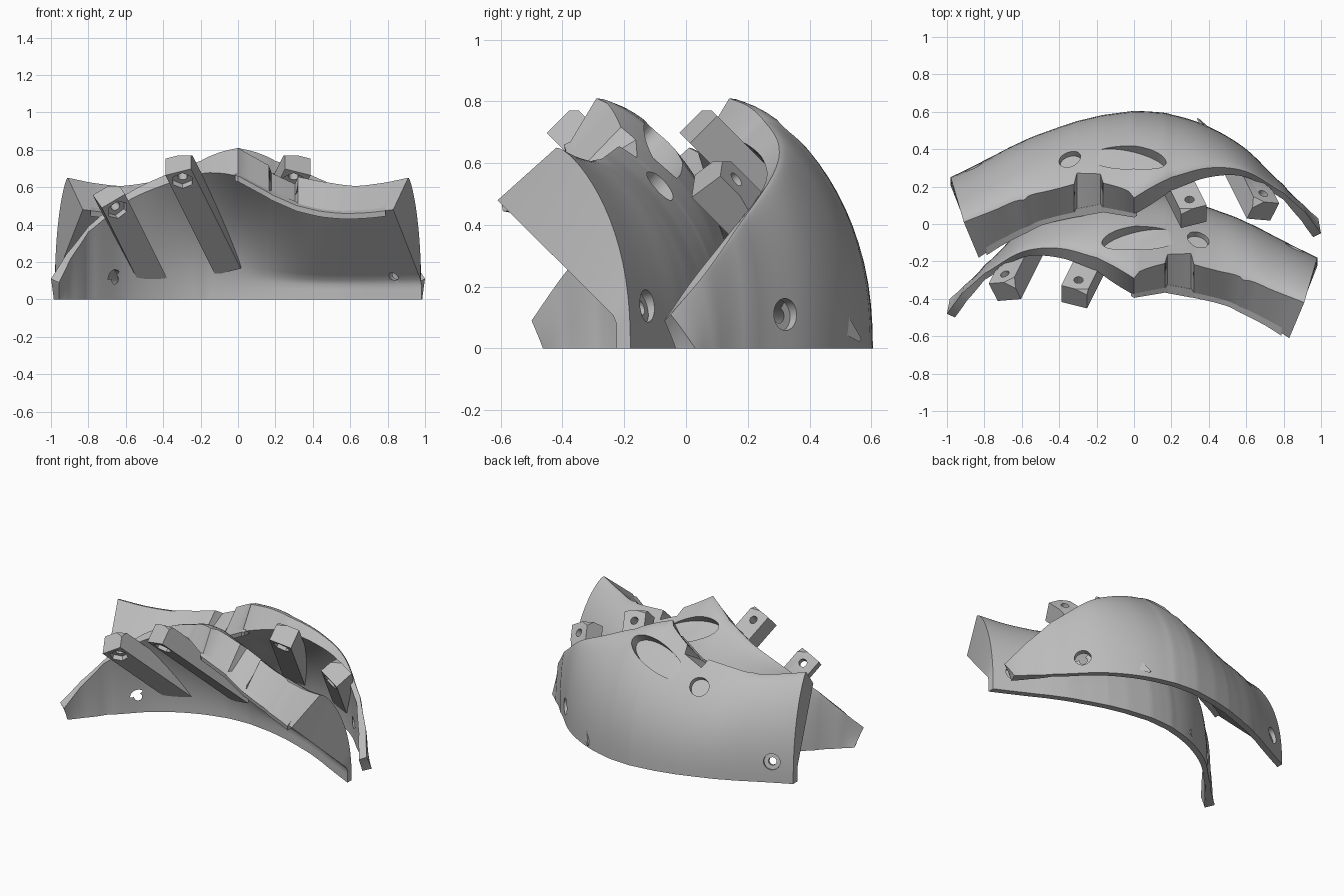
import bpy, bmesh, math
from mathutils import Vector, Matrix

cube = bpy.data.objects.get("Cube")
if cube:
    bpy.data.objects.remove(cube)

grey = bpy.data.materials.new("plain grey")
grey.use_nodes = True
grey.diffuse_color = (0.5, 0.5, 0.5, 1)
grey.node_tree.nodes["Principled BSDF"].inputs["Base Color"].default_value = (0.5, 0.5, 0.5, 1)


def to_object(bm, name):
    bmesh.ops.recalc_face_normals(bm, faces=bm.faces)
    mesh = bpy.data.meshes.new(name)
    bm.to_mesh(mesh)
    bm.free()
    mesh.materials.append(grey)
    ob = bpy.data.objects.new(name, mesh)
    bpy.context.collection.objects.link(ob)
    return ob


def frame(origin, z_axis, x_hint=(1, 0, 0)):
    z = Vector(z_axis).normalized()
    y = z.cross(Vector(x_hint)).normalized()
    m = Matrix((y.cross(z), y, z)).transposed().to_4x4()
    m.translation = origin
    return m


def cylinder(origin, axis, rx, ry, depth, sides=40, hint=(1, 0, 0)):
    bm = bmesh.new()
    bmesh.ops.create_cone(bm, cap_ends=True, segments=sides, radius1=1, radius2=1, depth=2)
    bm.transform(frame(origin, axis, hint) @ Matrix.Diagonal((rx, ry, depth / 2, 1)))
    return to_object(bm, "cutter")


def cut(target, cutter):
    cutter.hide_render = True
    mod = target.modifiers.new("cut", 'BOOLEAN')
    mod.operation, mod.solver, mod.object = 'DIFFERENCE', 'EXACT', cutter
    bpy.context.view_layer.objects.active = target
    bpy.ops.object.modifier_apply(modifier=mod.name)
    bpy.data.objects.remove(cutter)


# Shell stations: x, base y, outer crest y and z, inner rim y and z,
# and the share of the outer profile that is kept below the crest
LOW_SIDE = [
    (-0.98, .25, .01, .65, -.18, .48, 1),
    (-0.80, .34, .07, .62, -.10, .465, 1),
    (-0.60, .44, .13, .61, -.03, .46, 1),
    (-0.45, .50, .06, .677, .02, .47, .93),
    (-0.32, .545, 0, .75, .05, .50, .873),
]
NOTCH = [
    LOW_SIDE[-1],
    (-0.305, .55, .007, .753, .052, .505, .82),
    (-0.18, .58, .061, .776, .075, .56, .87),
    (-0.165, .583, .068, .779, .078, .57, .92),
    (0.00, .605, .14, .81, .05, .66, 1),
]
HIGH_SIDE = [
    NOTCH[-1],
    (0.10, .60, .20, .785, .11, .675, 1),
    (0.20, .585, .25, .74, .18, .67, 1),
    (0.40, .52, .30, .66, .25, .61, 1),
    (0.60, .40, .28, .56, .25, .52, 1),
    (0.80, .21, .165, .39, .13, .36, 1),
    (0.91, .10, .06, .24, .02, .22, 1),
    (0.985, .03, -.05, .11, -.07, .09, 1),
]
# Each notch span stands alone so that its corners stay crisp
RUNS = [LOW_SIDE] + [list(pair) for pair in zip(NOTCH, NOTCH[1:])] + [HIGH_SIDE]
STEPS, ROWS = 6, 18


def catmull(a, b, c, d, t):
    return [q + (r - p) * t / 2 + (2 * p - 5 * q + 4 * r - s) * t * t / 2
            + (3 * q - p - 3 * r + s) * t ** 3 / 2 for p, q, r, s in zip(a, b, c, d)]


def beyond(a, b):
    return [2 * p - q for p, q in zip(a, b)]


def fine_stations():
    for run in RUNS:
        path = [beyond(run[0], run[1])] + run + [beyond(run[-1], run[-2])]
        for quad in zip(path, path[1:], path[2:], path[3:]):
            for k in range(STEPS):
                out = catmull(*quad, k / STEPS)
                out[0] = quad[1][0] + (quad[2][0] - quad[1][0]) * k / STEPS
                yield out
    yield HIGH_SIDE[-1]


def end_amount(x):
    return max(0, (-x - 0.5) / 0.48)


def section(x, yb, yr, zr, yi, zi, keep):
    """Closed wall profile, up the outside and down the inside."""
    end = end_amount(x)
    tip = max(0, (x - 0.8) / 0.2)
    pts = []
    for r in range(ROWS + 1):
        t = min(keep, 1) * math.sin(r / ROWS * math.pi / 2)
        f = ((1 - math.sqrt(max(0, 1 - t * t))) + t ** 2.6) / 2
        f += (t - f) * tip
        pts.append(Vector((x + (.07 * end + .016 * tip) * f, yb + (yr - yb) * f, zr * t)))
    base = yb - (.045 + .02 * tip)
    wedge = min(max(-x / .4, 0), 1)
    for r in range(ROWS, -1, -1):
        t = r / ROWS
        f = wedge * max(0, (t - .2) / .8) + (1 - wedge) * t ** (2.1 - 1.1 * tip)
        pts.append(Vector((x + .15 * end * f - .03 * tip, base + (yi - base) * f, zi * t)))
    return pts


def skin(bm, rings):
    n = len(rings[0])
    for a, b in zip(rings, rings[1:]):
        for j in range(n):
            bm.faces.new((a[j], a[(j + 1) % n], b[(j + 1) % n], b[j]))


def make_shell():
    bm = bmesh.new()
    rings = [[bm.verts.new(p) for p in section(*s)] for s in fine_stations()]
    skin(bm, rings)
    # end caps as strips between outside and inside
    n = len(rings[0])
    for ring in (rings[0], rings[-1]):
        for j in range(ROWS):
            bm.faces.new((ring[j], ring[j + 1], ring[n - 2 - j], ring[n - 1 - j]))
    shell = to_object(bm, "back_shell")
    # oval and round pockets on the crown
    cut(shell, cylinder((-.03, .37, .67), (0, .66, .75), .21, .085, .14, hint=(1, -.25, .2)))
    cut(shell, cylinder((-.35, .37, .55), (-.2, .7, .68), .06, .06, .14))
    # countersunk screw holes near both ends
    for spot, axis in (((-.86, .31, .14), (-.4, .88, .25)), ((.68, .32, .11), (.72, .69, .1))):
        cut(shell, cylinder(spot, axis, .025, .025, .5, 24))
        cut(shell, cylinder(spot, axis, .052, .052, .06, 24))
    return shell


def make_post(name, head, axis, hint, wall, wall_normal):
    """Square post from the wall, trimmed to it, with a bolt hole and nut pocket."""
    axis = Vector(axis).normalized()
    m = frame(Vector(head) + axis * .34, axis, hint)
    side = m.to_3x3() @ Vector((0, 1, 0))
    if side.z < 0:
        side = -side
    bm = bmesh.new()
    bmesh.ops.create_cube(bm, size=1)
    bm.transform(m @ Matrix.Diagonal((.145, .125, .8, 1)))
    # trim against the wall and flatten the top corner
    for point, normal in ((wall, wall_normal), ((0, 0, head[2] + .085), (0, 0, 1))):
        cut_geom = bmesh.ops.bisect_plane(bm, geom=bm.verts[:] + bm.edges[:] + bm.faces[:],
                                          plane_co=point, plane_no=normal, clear_outer=True)
        edges = [e for e in cut_geom["geom_cut"] if isinstance(e, bmesh.types.BMEdge)]
        bmesh.ops.contextual_create(bm, geom=edges)
    post = to_object(bm, name)
    spot = Vector(head) + axis * .01
    cut(post, cylinder(spot, side, .025, .025, .4, 20))
    cut(post, cylinder(spot - side * .065, side, .058, .058, .07, 6))
    return post


def make_lip():
    """Thin ledge along the inner edge of the mating face."""
    bm = bmesh.new()
    rings = []
    for s in fine_stations():
        if -.93 < s[0] < .02:
            x, y, z = s[0] + .15 * end_amount(s[0]), s[4], s[5]
            rings.append([bm.verts.new((x, y + a, z + b)) for a, b in
                          ((.03, .02), (-.015, .0), (-.01, -.03), (.04, -.03))])
    skin(bm, rings)
    bm.faces.new(rings[0])
    bm.faces.new(rings[-1])
    return to_object(bm, "back_lip")


parts = [make_shell(), make_lip(),
         make_post("back_long_post", (.30, .08, .685), (-.25, .5, -.5), (1, 0, 0),
                   (.08, .565, .2), (.08, .97, .2)),
         make_post("back_short_post", (.67, .11, .52), (-.25, .5, -.5), (1, 0, -.7),
                   (.49, .43, .15), (.62, .78, .12))]

# The front half is the mirrored back half, moved forward
for part in list(parts):
    mesh = part.data.copy()
    mesh.transform(Matrix.Translation((0, -.43, 0)) @ Matrix.Diagonal((-1, 1, 1, 1)))
    mesh.flip_normals()
    twin = bpy.data.objects.new(part.name.replace("back", "front"), mesh)
    bpy.context.collection.objects.link(twin)
    parts.append(twin)

bpy.ops.object.select_all(action='DESELECT')
for part in parts:
    part.select_set(True)
bpy.context.view_layer.objects.active = parts[0]
bpy.ops.object.shade_smooth_by_angle(angle=math.radians(32))
